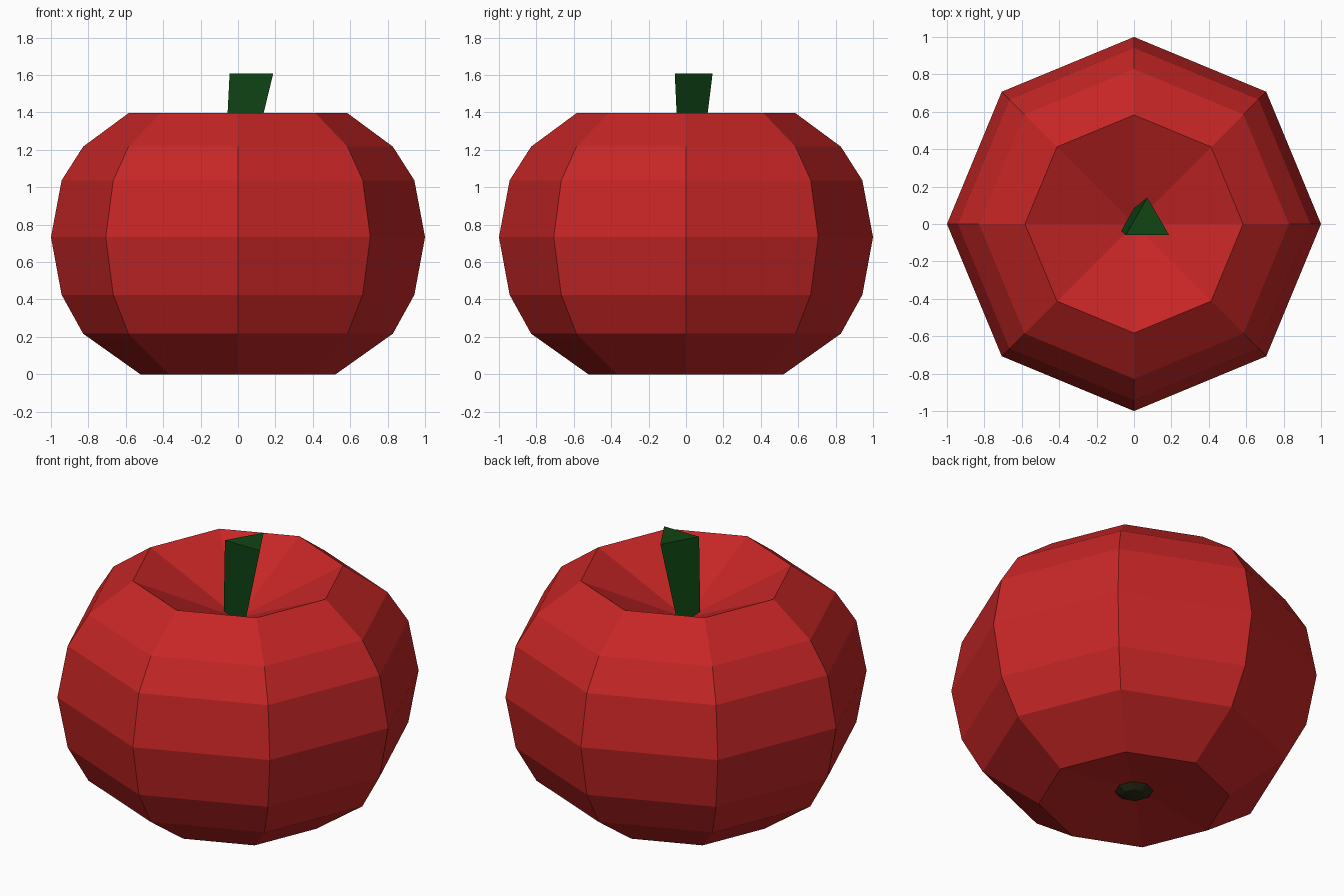
import bpy, bmesh, math

if "Cube" in bpy.data.objects:
    bpy.data.objects.remove(bpy.data.objects["Cube"])


def material(name, rgb):
    m = bpy.data.materials.new(name)
    m.diffuse_color = (*rgb, 1)
    m.use_nodes = True
    m.node_tree.nodes["Principled BSDF"].inputs["Base Color"].default_value = m.diffuse_color
    return m


def finish(name, bm, mat):
    bmesh.ops.recalc_face_normals(bm, faces=bm.faces[:])
    me = bpy.data.meshes.new(name)
    bm.to_mesh(me)
    bm.free()
    me.materials.append(mat)
    ob = bpy.data.objects.new(name, me)
    bpy.context.collection.objects.link(ob)
    return ob


def lathe(name, profile, sides, mat):
    """Spin (radius, height) points; the first and last lie on the axis."""
    bm = bmesh.new()
    low = bm.verts.new((0, 0, profile[0][1]))
    high = bm.verts.new((0, 0, profile[-1][1]))
    angles = [2 * math.pi * i / sides for i in range(sides)]
    rings = [[bm.verts.new((r * math.cos(a), r * math.sin(a), z)) for a in angles]
             for r, z in profile[1:-1]]
    for i in range(sides):
        j = (i + 1) % sides
        bm.faces.new((low, rings[0][j], rings[0][i]))
        for a, b in zip(rings, rings[1:]):
            bm.faces.new((a[i], a[j], b[j], b[i]))
        bm.faces.new((rings[-1][i], rings[-1][j], high))
    return finish(name, bm, mat)


red = material("apple red", (0.57, 0.019, 0.019))
green = material("stem green", (0.005, 0.060, 0.007))
brown = material("dark blossom brown", (0.022, 0.024, 0.007))

# Fruit body: eight sides, dimpled at top and bottom
lathe("fruit_body", [(0, 0.07), (0.522, 0), (0.828, 0.217), (0.943, 0.425),
                     (1.0, 0.733), (0.943, 1.037), (0.828, 1.217),
                     (0.583, 1.398), (0, 1.13)], 8, red)

# Blossom end: small flattened knob in the bottom dimple
lathe("blossom_end", [(0, 0.018), (0.065, 0.028), (0.105, 0.053),
                      (0.065, 0.08), (0, 0.09)], 8, brown)

# Stem: leaning triangular prism, wider at the top
bm = bmesh.new()
bottom = [bm.verts.new((x, y, 1.09)) for x, y in
          ((-0.071, -0.036), (0.063, -0.036), (-0.008, 0.078))]
top = [bm.verts.new((x, y, 1.607)) for x, y in
       ((-0.045, -0.06), (0.188, -0.06), (0.071, 0.142))]
bm.faces.new(bottom[::-1])
bm.faces.new(top)
for i in range(3):
    j = (i + 1) % 3
    bm.faces.new((bottom[i], bottom[j], top[j], top[i]))
finish("stem", bm, green)
